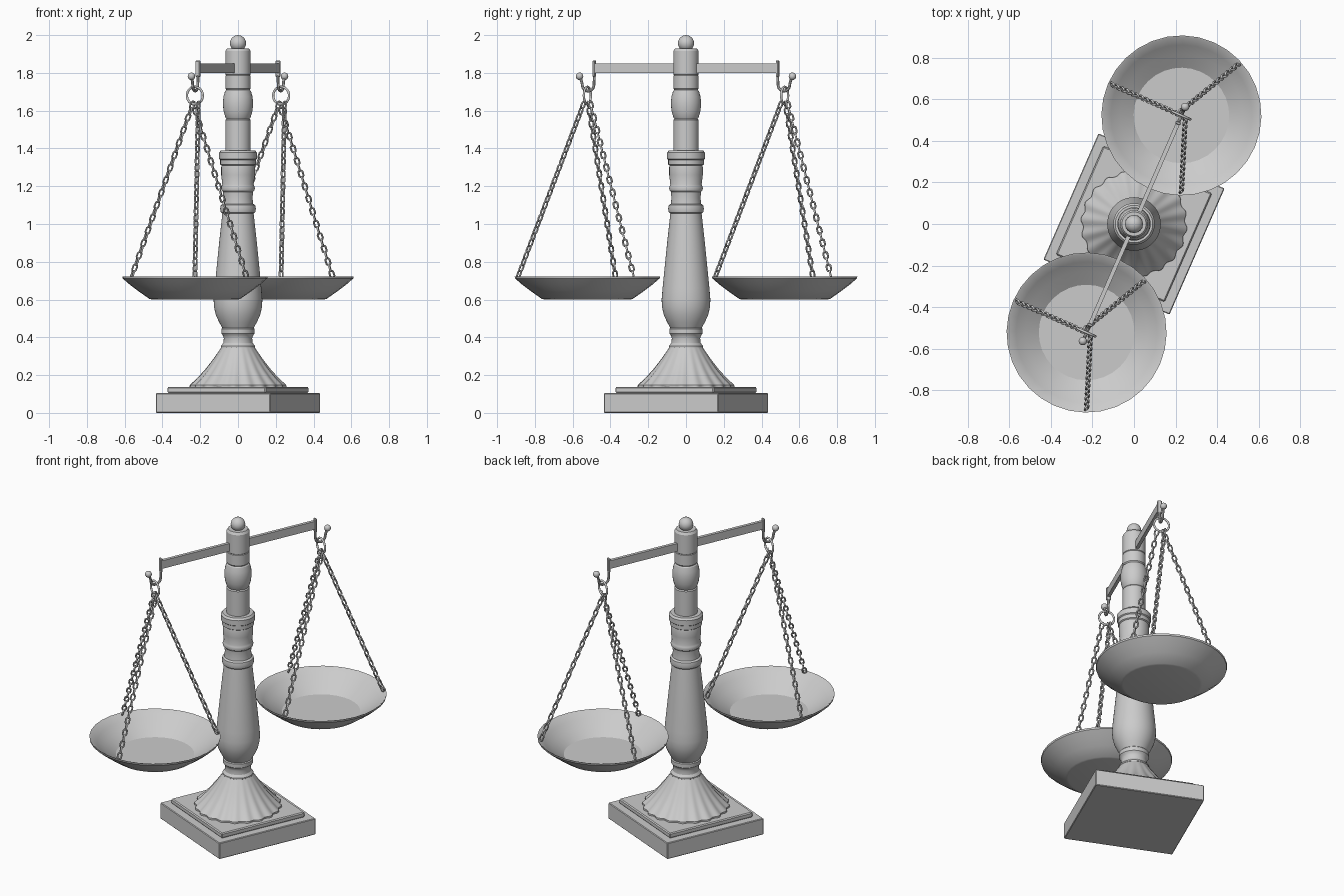
import bpy, bmesh
from math import sin, cos, pi, radians
from mathutils import Matrix, Vector

cube = bpy.data.objects.get("Cube")
if cube:
    bpy.data.objects.remove(cube)

TURN = Matrix.Rotation(radians(66.4), 4, 'Z')   # beam runs along local x

grey = bpy.data.materials.new("plain grey")
grey.use_nodes = True
grey.diffuse_color = (0.6, 0.6, 0.6, 1)
grey.node_tree.nodes["Principled BSDF"].inputs["Base Color"].default_value = (0.6, 0.6, 0.6, 1)


def finish(name, bm, angle=30):
    """Turn a bmesh into a shaded object standing in the model's frame."""
    bmesh.ops.recalc_face_normals(bm, faces=bm.faces[:])
    mesh = bpy.data.meshes.new(name)
    bm.to_mesh(mesh)
    bm.free()
    mesh.materials.append(grey)
    ob = bpy.data.objects.new(name, mesh)
    bpy.context.collection.objects.link(ob)
    ob.matrix_world = TURN
    if angle:
        bpy.ops.object.select_all(action='DESELECT')
        ob.select_set(True)
        bpy.context.view_layer.objects.active = ob
        bpy.ops.object.shade_smooth_by_angle(angle=radians(angle))
    return ob


def box(name, size, centre, bevel=0.0):
    bm = bmesh.new()
    bmesh.ops.create_cube(bm, size=1, matrix=Matrix.Translation(centre) @ Matrix.Diagonal((*size, 1)))
    if bevel:
        bmesh.ops.bevel(bm, geom=bm.edges[:], offset=bevel, segments=1, affect='EDGES')
    return finish(name, bm, 0)


def lathe(name, profile, segs=48, centre=(0, 0, 0), flute=None, angle=30):
    """Spin (radius, height) points; flute(angle, step) scales the radius."""
    bm = bmesh.new()
    rings = []
    for i, (r, z) in enumerate(profile):
        ring = []
        for k in range(segs):
            a = 2 * pi * k / segs
            s = r * (flute(a, i) if flute else 1)
            ring.append(bm.verts.new(Vector((s * cos(a), s * sin(a), z)) + Vector(centre)))
        rings.append(ring)
    for lo, hi in zip(rings, rings[1:]):
        for k in range(segs):
            n = (k + 1) % segs
            bm.faces.new((lo[k], lo[n], hi[n], hi[k]))
    bm.faces.new(rings[0])
    bm.faces.new(rings[-1])
    return finish(name, bm, angle)


def add_link(bm, matrix, radius, wire, stretch=0.0, n=16, m=8):
    """A closed wire loop in the xz plane, drawn out along z."""
    rows = []
    for i in range(n):
        a = 2 * pi * (i + 0.5) / n
        d = Vector((cos(a), 0, sin(a)))
        mid = d * radius + Vector((0, 0, stretch if sin(a) > 0 else -stretch))
        rows.append([bm.verts.new(matrix @ (mid + d * wire * cos(b) + Vector((0, wire * sin(b), 0))))
                     for b in (2 * pi * j / m for j in range(m))])
    for i in range(n):
        p, q = rows[i], rows[(i + 1) % n]
        for j in range(m):
            k = (j + 1) % m
            bm.faces.new((p[j], q[j], q[k], p[k]))


def chain(name, top, bottom, count=28):
    bm = bmesh.new()
    along = bottom - top
    turn = along.to_track_quat('Z', 'Y').to_matrix().to_4x4()
    for i in range(count):
        spin = Matrix.Rotation(pi / 4 + (i % 2) * pi / 2, 4, 'Z')
        place = Matrix.Translation(top + along * ((i + 0.5) / count))
        add_link(bm, place @ turn @ spin, 0.0115, 0.0052, 0.0075, 12, 6)
    finish(name, bm, 60)


def rod(name, points, radius):
    curve = bpy.data.curves.new(name, 'CURVE')
    curve.dimensions = '3D'
    curve.bevel_depth = radius
    curve.bevel_resolution = 2
    curve.use_fill_caps = True
    spline = curve.splines.new('NURBS')
    spline.points.add(len(points) - 1)
    for p, co in zip(spline.points, points):
        p.co = (*co, 1)
    spline.use_endpoint_u = True
    spline.order_u = 3
    temp = bpy.data.objects.new(name + "_path", curve)
    mesh = bpy.data.meshes.new_from_object(temp)
    bpy.data.objects.remove(temp)
    bm = bmesh.new()
    bm.from_mesh(mesh)
    finish(name, bm, 40)


def ball(name, centre, radius):
    bm = bmesh.new()
    bmesh.ops.create_uvsphere(bm, u_segments=24, v_segments=12, radius=radius,
                              matrix=Matrix.Translation(centre))
    finish(name, bm, 60)


# Stepped square plinth
box("base_slab", (0.662, 0.662, 0.105), (0, 0, 0.0525), 0.004)
box("base_step", (0.57, 0.57, 0.033), (0, 0, 0.1215), 0.006)

# Fluted skirt, its ripples fading upward
skirt = [(0.25, 0.137), (0.25, 0.148), (0.212, 0.185), (0.172, 0.23),
         (0.134, 0.28), (0.103, 0.325), (0.086, 0.35)]
lathe("fluted_skirt", skirt, 160,
      flute=lambda a, i: 1 + 0.03 * cos(20 * a) * (1 - i / 6))

# Turned column
lathe("lower_column", [
    (0.084, 0.34), (0.09, 0.347), (0.09, 0.355), (0.078, 0.37), (0.075, 0.395), (0.08, 0.41),
    (0.088, 0.42), (0.088, 0.445), (0.083, 0.45), (0.1, 0.48), (0.118, 0.52), (0.127, 0.56),
    (0.129, 0.6), (0.124, 0.66), (0.113, 0.77), (0.1, 0.9), (0.083, 1.055), (0.091, 1.062),
    (0.095, 1.08), (0.091, 1.1), (0.08, 1.107), (0.077, 1.14), (0.08, 1.17), (0.087, 1.177),
    (0.09, 1.19), (0.087, 1.2), (0.083, 1.21), (0.089, 1.26), (0.089, 1.3), (0.087, 1.31),
    (0.094, 1.315), (0.094, 1.34), (0.1, 1.345), (0.1, 1.378), (0.09, 1.39)])
lathe("upper_column", [
    (0.067, 1.38), (0.067, 1.55), (0.062, 1.557), (0.067, 1.565), (0.077, 1.6), (0.08, 1.64),
    (0.077, 1.675), (0.068, 1.705), (0.062, 1.71), (0.067, 1.717), (0.067, 1.785),
    (0.064, 1.788), (0.067, 1.791), (0.067, 1.915), (0.058, 1.93)])
ball("finial", (0, 0, 1.957), 0.043)

# Crossbeam through the column
box("crossbeam", (1.06, 0.02, 0.052), (0, 0, 1.825))

# Dish section: outside up to the rim, then down the inside
dish = [(0.225, 0.6), (0.24, 0.603), (0.3, 0.645), (0.345, 0.679), (0.383, 0.712), (0.385, 0.723),
        (0.378, 0.721), (0.34, 0.688), (0.295, 0.655), (0.23, 0.61)]

for side, s in (("left", 1), ("right", -1)):
    # End plate, hook and knob
    box(side + "_beam_end", (0.014, 0.026, 0.085), (s * 0.53, 0, 1.822), 0.003)
    hook = [(0.53, 1.79), (0.53, 1.75), (0.535, 1.715), (0.57, 1.7), (0.598, 1.72), (0.6, 1.75), (0.614, 1.78)]
    rod(side + "_hook", [(s * u, 0, z) for u, z in hook], 0.008)
    ball(side + "_hook_knob", (s * 0.615, 0, 1.782), 0.02)

    # Hanging ring across the beam
    hub = Vector((s * 0.57, 0, 0))
    bm = bmesh.new()
    add_link(bm, Matrix.Translation(hub + Vector((0, 0, 1.68))) @ Matrix.Rotation(pi / 2, 4, 'Z'),
             0.046, 0.0065, 0, 32)
    finish(side + "_ring", bm, 60)

    # Pan and its three chains
    lathe(side + "_pan", dish, 32, hub)
    for i, deg in enumerate((42, 156, 270)):
        a = radians(deg - 66.4)
        out = Vector((cos(a), sin(a), 0))
        top = hub + Vector((0, 0.02 * (1 - i), 1.647)) + out * 0.008
        chain(f"{side}_chain_{i + 1}", top, hub + out * 0.368 + Vector((0, 0, 0.718)))
